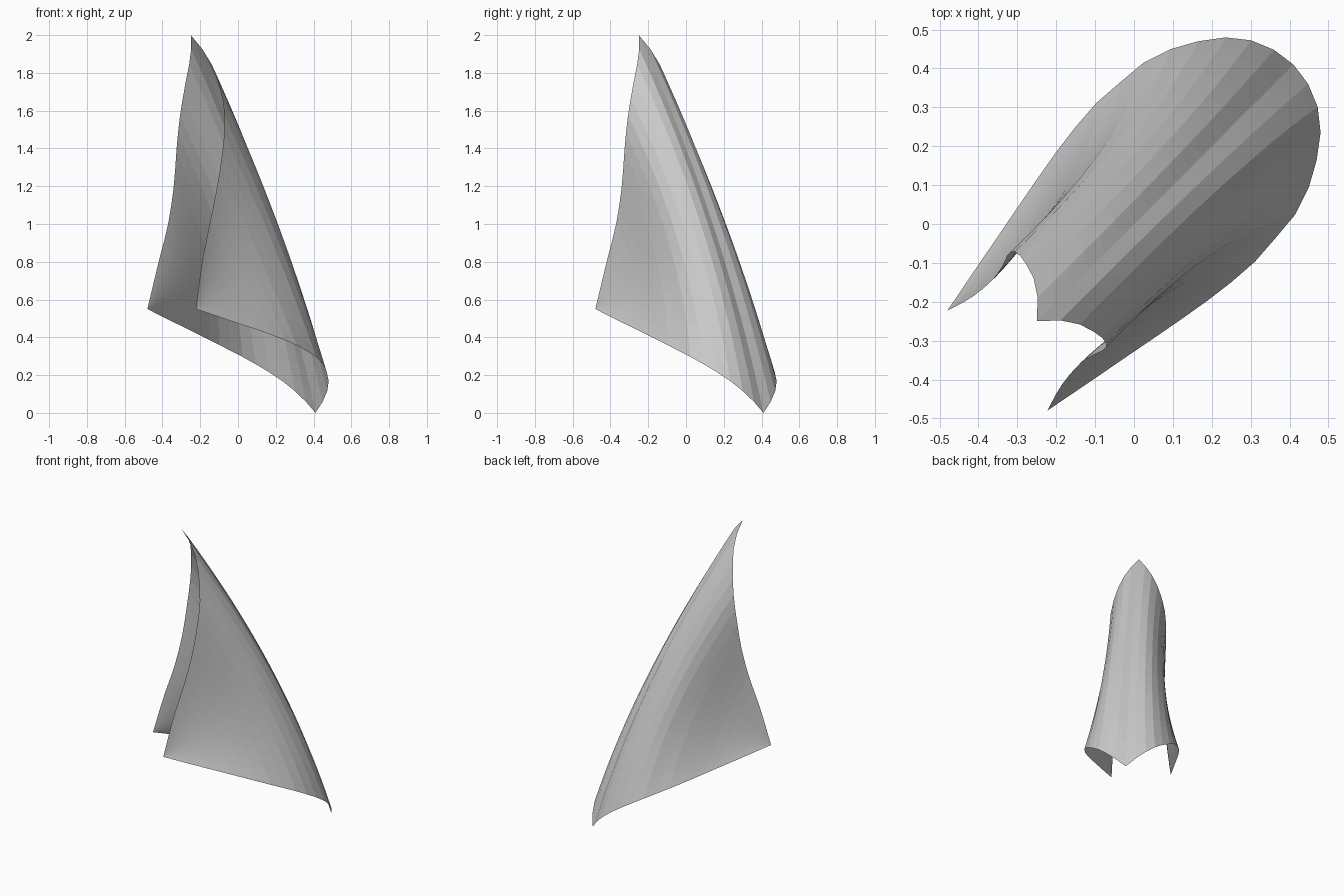
import bpy
from math import sin, pi
from mathutils import Vector

if "Cube" in bpy.data.objects:
    bpy.data.objects.remove(bpy.data.objects["Cube"])

N = 16   # strips from the spine to each lower corner
M = 20   # steps along each strip

# Lower edge: bottom tip -> side corner
LOWER = [(.41, .41, 0), (.445, .365, .053), (.47, .31, .107), (.48, .24, .165), (.47, .165, .215),
         (.45, .095, .257), (.415, .025, .296), (.365, -.035, .327), (.31, -.098, .359),
         (.25, -.15, .385), (.185, -.2, .41), (.09, -.267, .444), (-.01, -.335, .477),
         (-.115, -.407, .513), (-.223, -.48, .55)]
# Upper edge: apex -> the same side corner
UPPER = [(-.25, -.25, 2), (-.17, -.249, 1.9), (-.12, -.268, 1.8), (-.085, -.29, 1.68),
         (-.07, -.31, 1.55), (-.08, -.325, 1.4), (-.11, -.34, 1.2), (-.15, -.37, 1.0),
         (-.19, -.42, .8), (-.223, -.48, .55)]


def resample(points, n):
    """Smooth curve through the points, split into n equal lengths."""
    p = [Vector(q) for q in points]
    p = [2 * p[0] - p[1]] + p + [2 * p[-1] - p[-2]]
    fine = []
    for i in range(1, len(p) - 2):
        a, b, c, d = p[i - 1:i + 3]
        for k in range(12):
            t = k / 12
            fine.append(.5 * (2 * b + (c - a) * t + (2 * a - 5 * b + 4 * c - d) * t * t
                              + (3 * b - a - 3 * c + d) * t ** 3))
    fine.append(p[-2])
    run = [0]
    for a, b in zip(fine, fine[1:]):
        run.append(run[-1] + (b - a).length)
    out, j = [], 0
    for i in range(n + 1):
        target = run[-1] * i / n
        while j < len(fine) - 2 and run[j + 1] < target:
            j += 1
        f = (target - run[j]) / (run[j + 1] - run[j])
        out.append(fine[j].lerp(fine[j + 1], f))
    return out


low, up = resample(LOWER, N), resample(UPPER, N)

# Curved strips between both edges, mirrored across the x = y plane
verts, faces = [], []
for i in range(-N, N + 1):
    s = abs(i) / N
    for k in range(M + 1):
        t = k / M
        v = low[abs(i)].lerp(up[abs(i)], t)
        arch = 4 * t * (1 - t)
        bulge = .062 * (1 - s) * arch          # spine bows outward
        waist = .024 * sin(pi * s) * arch      # sides pinch inward
        v += Vector((bulge - waist, bulge + waist, 0))
        verts.append((v.x, v.y, v.z) if i >= 0 else (v.y, v.x, v.z))
for i in range(2 * N):
    for k in range(M):
        a = i * (M + 1) + k
        faces.append((a, a + 1, a + M + 2, a + M + 1))

mesh = bpy.data.meshes.new("curved_sail")
mesh.from_pydata(verts, [], faces)
sail = bpy.data.objects.new("curved_sail", mesh)
bpy.context.collection.objects.link(sail)

# Close the two corner points and make normals face outward
bpy.context.view_layer.objects.active = sail
sail.select_set(True)
bpy.ops.object.mode_set(mode='EDIT')
bpy.ops.mesh.select_all(action='SELECT')
bpy.ops.mesh.remove_doubles(threshold=.0005)
bpy.ops.mesh.normals_make_consistent(inside=False)
bpy.ops.object.mode_set(mode='OBJECT')
